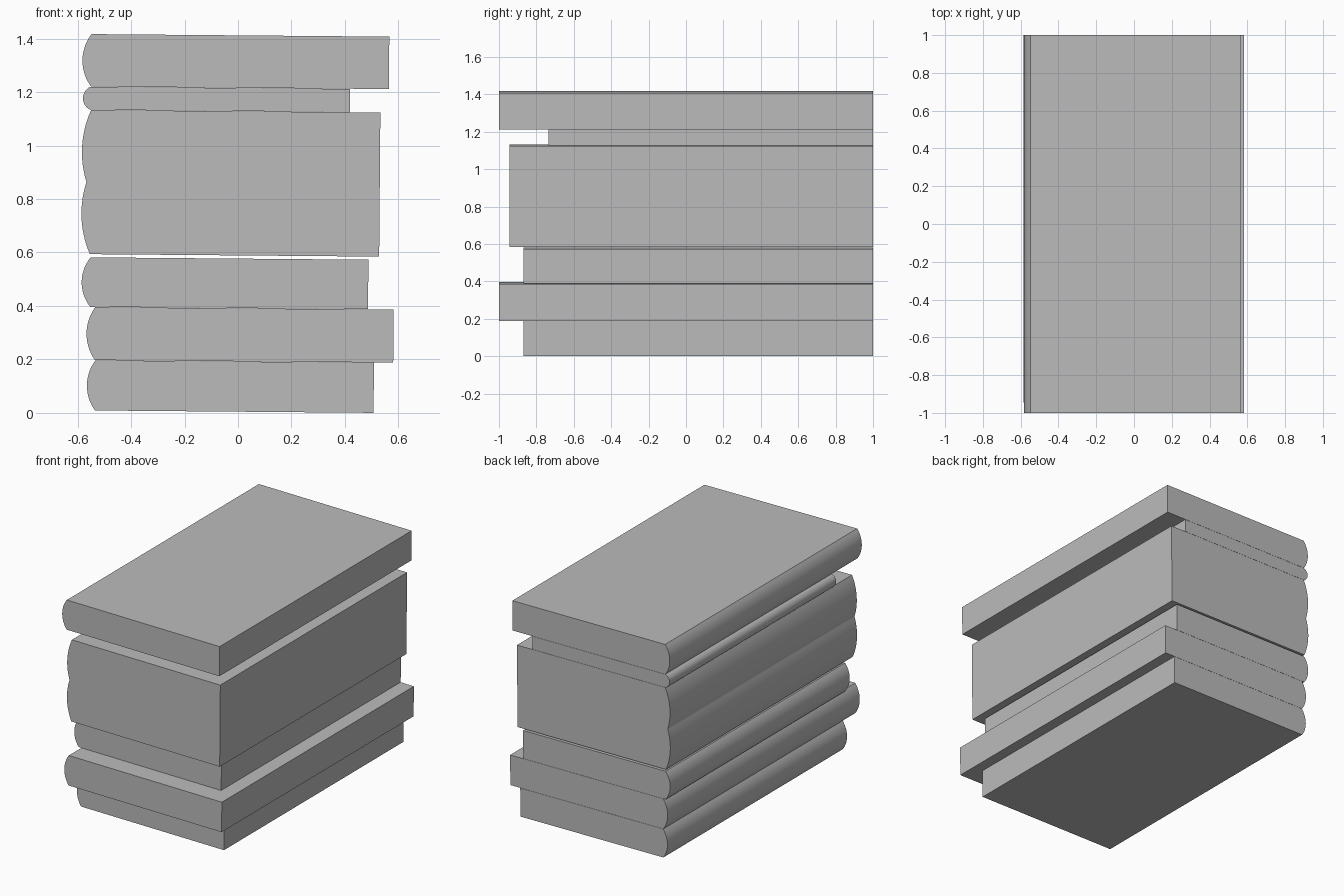
import bpy
import bmesh
import math

if "Cube" in bpy.data.objects:
    bpy.data.objects.remove(bpy.data.objects["Cube"], do_unlink=True)

TILT = 0.0085   # the whole stack leans very slightly
BACK = 1.0      # all books are flush at the back

grey = bpy.data.materials.new("plain_grey")
grey.use_nodes = True
colour = (0.5, 0.5, 0.5, 1)
grey.diffuse_color = colour
grey.node_tree.nodes["Principled BSDF"].inputs["Base Color"].default_value = colour


def spine_arc(x, mid, half, depth, low, high, steps=14):
    """Points on a bulging arc between heights low and high, top to bottom."""
    radius = (half * half + depth * depth) / (2 * depth)
    centre = x - depth + radius
    a, b = (math.asin((z - mid) / radius) for z in (high, low))
    angles = [a + (b - a) * i / steps for i in range(steps + 1)]
    return [(centre - radius * math.cos(t), mid + radius * math.sin(t)) for t in angles]


def book(name, spine, fore, low, high, front, depth, lobes=1, overlap=0.0):
    """Extrude a profile with a rounded spine from front to back."""
    half = (high - low + overlap) / (2 * lobes)
    share = (high - low) / lobes
    profile = [(fore, low), (fore, high)]
    for i in range(lobes):
        top = high - i * share
        mid = high - half if i == 0 else low + half
        arc = spine_arc(spine, mid, half, depth, top - share, top)
        profile += arc if i == 0 else arc[1:]
    bm = bmesh.new()
    face = bm.faces.new([bm.verts.new((x, front, z)) for x, z in profile])
    out = bmesh.ops.extrude_face_region(bm, geom=[face])
    moved = [g for g in out["geom"] if isinstance(g, bmesh.types.BMVert)]
    bmesh.ops.translate(bm, verts=moved, vec=(0, BACK - front, 0))
    bmesh.ops.recalc_face_normals(bm, faces=bm.faces)
    mesh = bpy.data.meshes.new(name)
    bm.to_mesh(mesh)
    bm.free()
    mesh.materials.append(grey)
    obj = bpy.data.objects.new(name, mesh)
    bpy.context.collection.objects.link(obj)
    obj.rotation_euler.y = TILT
    return obj


# Books from bottom to top: spine x, fore edge x, bottom, top, front y, bulge
books = [
    book("bottom_book", -0.535, 0.507, 0.0045, 0.192, -0.87, 0.031),
    book("long_lower_book", -0.537, 0.579, 0.193, 0.391, -1.0, 0.032),
    book("short_middle_book", -0.556, 0.483, 0.392, 0.577, -0.87, 0.033),
    book("thick_double_book", -0.559, 0.523, 0.589, 1.128, -0.945, 0.033,
         lobes=2, overlap=0.08),
    book("thin_book", -0.562, 0.409, 1.129, 1.215, -0.735, 0.028),
    book("top_book", -0.56, 0.554, 1.216, 1.412, -1.0, 0.033),
]

# Smooth spines with crisp corners
bpy.ops.object.select_all(action="DESELECT")
for obj in books:
    obj.select_set(True)
bpy.context.view_layer.objects.active = books[0]
bpy.ops.object.shade_smooth_by_angle(angle=math.radians(18))
